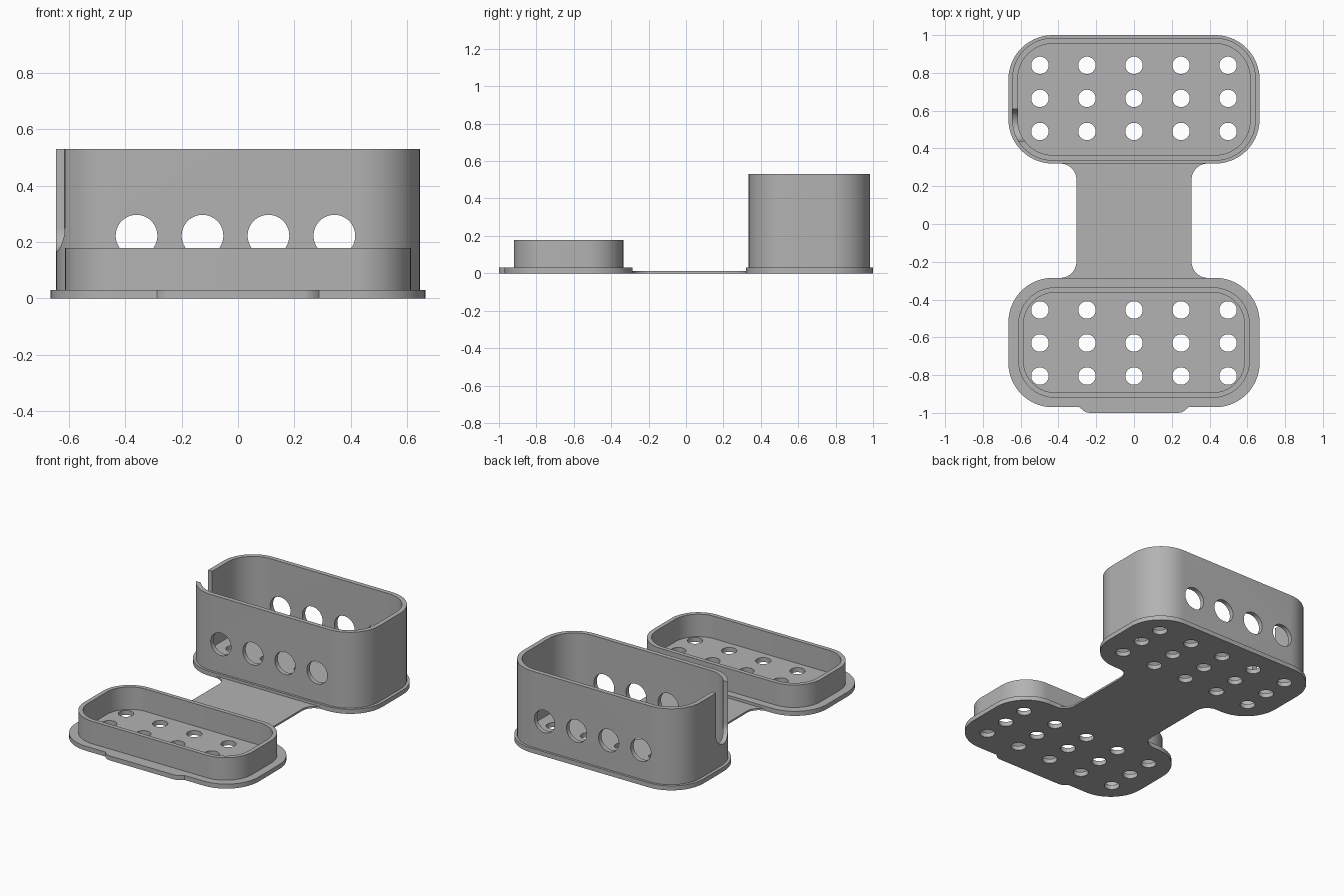
import bpy, bmesh
from math import sin, cos, radians, pi
from mathutils import Matrix, Vector

cube = bpy.data.objects.get("Cube")
if cube:
    bpy.data.objects.remove(cube, do_unlink=True)

GREY = (0.45, 0.45, 0.45, 1.0)
grey = bpy.data.materials.new("plain grey")
grey.use_nodes = True
grey.diffuse_color = GREY
grey.node_tree.nodes["Principled BSDF"].inputs["Base Color"].default_value = GREY


def arc(cx, cy, r, start, end, steps=14):
    """Points along an arc, angles in degrees."""
    angles = [radians(start + (end - start) * i / steps) for i in range(steps + 1)]
    return [(cx + r * cos(a), cy + r * sin(a)) for a in angles]


def rounded(half_x, y0, y1, r):
    """Counter-clockwise rounded rectangle centred on x."""
    x = half_x - r
    return (arc(x, y1 - r, r, 0, 90) + arc(-x, y1 - r, r, 90, 180)
            + arc(-x, y0 + r, r, 180, 270) + arc(x, y0 + r, r, 270, 360))


def add_prism(bm, outline, z0, z1, matrix=Matrix()):
    low = [bm.verts.new(matrix @ Vector((x, y, z0))) for x, y in outline]
    high = [bm.verts.new(matrix @ Vector((x, y, z1))) for x, y in outline]
    bm.faces.new(low[::-1])
    bm.faces.new(high)
    for i in range(len(low)):
        j = (i + 1) % len(low)
        bm.faces.new((low[i], low[j], high[j], high[i]))


def finish(name, bm):
    bmesh.ops.recalc_face_normals(bm, faces=bm.faces[:])
    mesh = bpy.data.meshes.new(name)
    bm.to_mesh(mesh)
    bm.free()
    mesh.materials.append(grey)
    obj = bpy.data.objects.new(name, mesh)
    bpy.context.collection.objects.link(obj)
    return obj


def prism(name, outline, z0, z1):
    bm = bmesh.new()
    add_prism(bm, outline, z0, z1)
    return finish(name, bm)


def ring(name, outer, inner, z0, z1):
    """Upright wall between two outlines with matching points."""
    bm = bmesh.new()
    loops = [[bm.verts.new((x, y, z)) for x, y in line]
             for line, z in ((outer, z0), (outer, z1), (inner, z1), (inner, z0))]
    for k in range(4):
        a, b = loops[k], loops[(k + 1) % 4]
        for i in range(len(a)):
            j = (i + 1) % len(a)
            bm.faces.new((a[i], a[j], b[j], b[i]))
    return finish(name, bm)


def cut(obj, cutter):
    """Subtract the cutter and keep the plain resulting mesh."""
    cutter.hide_render = True
    mod = obj.modifiers.new("cut", "BOOLEAN")
    mod.operation, mod.solver, mod.object = "DIFFERENCE", "EXACT", cutter
    deps = bpy.context.evaluated_depsgraph_get()
    mesh = bpy.data.meshes.new_from_object(obj.evaluated_get(deps))
    obj.modifiers.clear()
    obj.data = mesh
    bpy.data.objects.remove(cutter, do_unlink=True)


def circle(x, y, r):
    return arc(x, y, r, 0, 360, 40)[:-1]


PLATE = 0.03      # thickness of both floors
parts = []

# Perforated floors of the deep box and the shallow lid
for name, y0, y1, rows in (("box_floor", 0.32, 1.0, (0.49, 0.665, 0.84)),
                           ("lid_floor", -0.97, -0.285, (-0.805, -0.63, -0.455))):
    floor = prism(name, rounded(0.665, y0, y1, 0.235), 0, PLATE)
    bm = bmesh.new()
    for y in rows:
        for i in range(-2, 3):
            add_prism(bm, circle(i * 0.249, y, 0.046), -0.1, 0.1)
    cut(floor, finish("floor_hole_cutter", bm))
    parts.append(floor)

# Deep box wall
box = ring("box_wall", rounded(0.645, 0.335, 0.985, 0.215),
           rounded(0.615, 0.365, 0.955, 0.185), PLATE, 0.53)

# Round holes through the front and back of the box
bm = bmesh.new()
turn = Matrix.Rotation(pi / 2, 4, "X")
for x in (-0.36, -0.126, 0.108, 0.342):
    add_prism(bm, circle(x, 0.222, 0.074), -1.2, -0.2, turn)
cut(box, finish("wall_hole_cutter", bm))

# Open-topped cable slot with a round bottom in the right end
slot = arc(0.525, 0.25, 0.085, 180, 360, 24) + [(0.61, 0.7), (0.44, 0.7)]
to_end = Matrix(((0, 0, 1, 0), (1, 0, 0, 0), (0, 1, 0, 0), (0, 0, 0, 1)))
bm = bmesh.new()
add_prism(bm, slot, -0.8, -0.5, to_end)
cut(box, finish("slot_cutter", bm))
parts.append(box)

# Shallow lid rim
parts.append(ring("lid_rim", rounded(0.613, -0.92, -0.335, 0.195),
                  rounded(0.585, -0.892, -0.363, 0.167), PLATE, 0.178))

# Thin flexible hinge strap with filleted ends
r = 0.085
side = (arc(0.305 + r, -0.285 + r, r, 270, 180)
        + arc(0.305 + r, 0.32 - r, r, 180, 90))
parts.append(prism("hinge_strap", side + [(-x, y) for x, y in side[::-1]], 0, 0.012))

# Finger tab on the front edge of the lid
end = [(0.235, -1.0), (0.258, -0.995), (0.275, -0.982), (0.288, -0.97)]
parts.append(prism("finger_tab", end + [(-x, y) for x, y in end[::-1]], 0, PLATE))

# Smooth the curved walls, keep the rims crisp
bpy.ops.object.select_all(action="DESELECT")
for obj in parts:
    obj.select_set(True)
bpy.context.view_layer.objects.active = parts[0]
bpy.ops.object.shade_smooth_by_angle(angle=radians(30))
